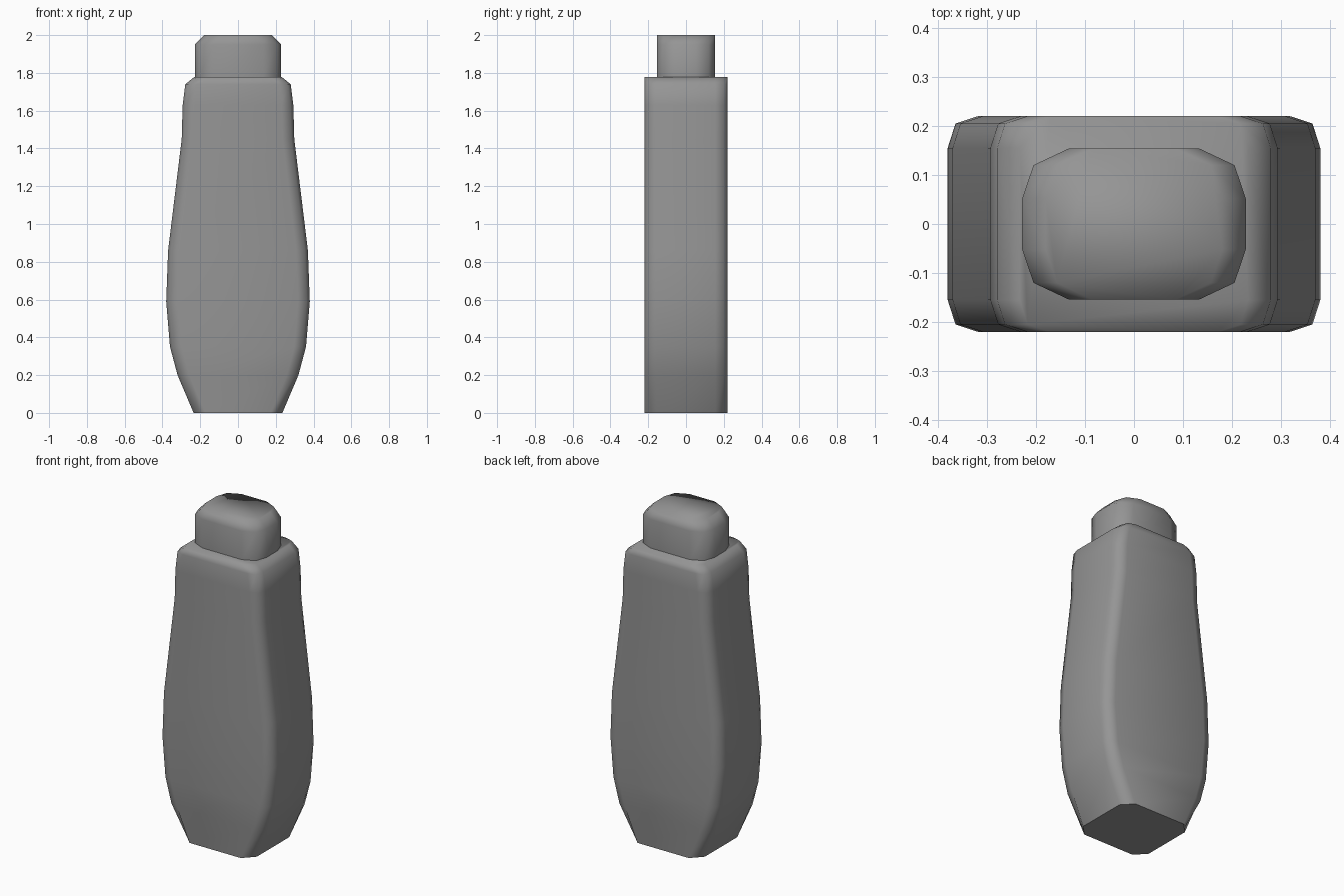
import bpy
import bmesh

if "Cube" in bpy.data.objects:
    bpy.data.objects.remove(bpy.data.objects["Cube"])

# Dark grey plastic shared by both parts
plastic = bpy.data.materials.new("dark_grey_plastic")
plastic.diffuse_color = (0.3, 0.3, 0.3, 1)
plastic.use_nodes = True
plastic.node_tree.nodes["Principled BSDF"].inputs["Base Color"].default_value = plastic.diffuse_color


def section(w, corner, z):
    """Closed ring with chamfered corners: corner = (inset from w, half depth) pairs."""
    quarter = [(w - inset, y) for inset, y in corner]
    ring = quarter + [(-x, y) for x, y in reversed(quarter)]
    ring += [(-x, -y) for x, y in quarter] + [(x, -y) for x, y in reversed(quarter)]
    return [(x, y, z) for x, y in ring]


def loft(name, rings):
    """Skin (half width, height, corner) rings; flat base, soft top."""
    bm = bmesh.new()
    rings = [[bm.verts.new(p) for p in section(w, corner, z)] for w, z, corner in rings]
    n = len(rings[0])
    for lower, upper in zip(rings, rings[1:]):
        for i in range(n):
            j = (i + 1) % n
            bm.faces.new((lower[i], lower[j], upper[j], upper[i])).smooth = True
    bm.faces.new(rings[-1]).smooth = True
    base = bm.faces.new(rings[0][::-1])
    for edge in base.edges:
        edge.smooth = False
    bmesh.ops.recalc_face_normals(bm, faces=bm.faces)
    mesh = bpy.data.meshes.new(name)
    bm.to_mesh(mesh)
    bm.free()
    mesh.materials.append(plastic)
    obj = bpy.data.objects.new(name, mesh)
    bpy.context.collection.objects.link(obj)
    return obj


# Bottle body: tapered base with straight chamfers, wide belly, narrow shoulders
base_corner = [(0, 0.155), (0.031, 0.1875), (0.062, 0.22)]
body_corner = [(0, 0.155), (0.016, 0.205), (0.062, 0.22)]
body_profile = [(0.32, 0.2), (0.36, 0.35), (0.38, 0.59), (0.37, 0.86), (0.298, 1.45),
                (0.293, 1.63), (0.279, 1.74), (0.233, 1.777)]
loft("bottle_body", [(0.235, 0, base_corner)] + [(w, z, body_corner) for w, z in body_profile])

# Cap: rounded block with bevelled sides at the top
cap_corner = [(0, 0.052), (0.023, 0.12), (0.095, 0.154)]
cap_profile = [(0.228, 1.775), (0.228, 1.95), (0.18, 2.0)]
loft("bottle_cap", [(w, z, cap_corner) for w, z in cap_profile])
